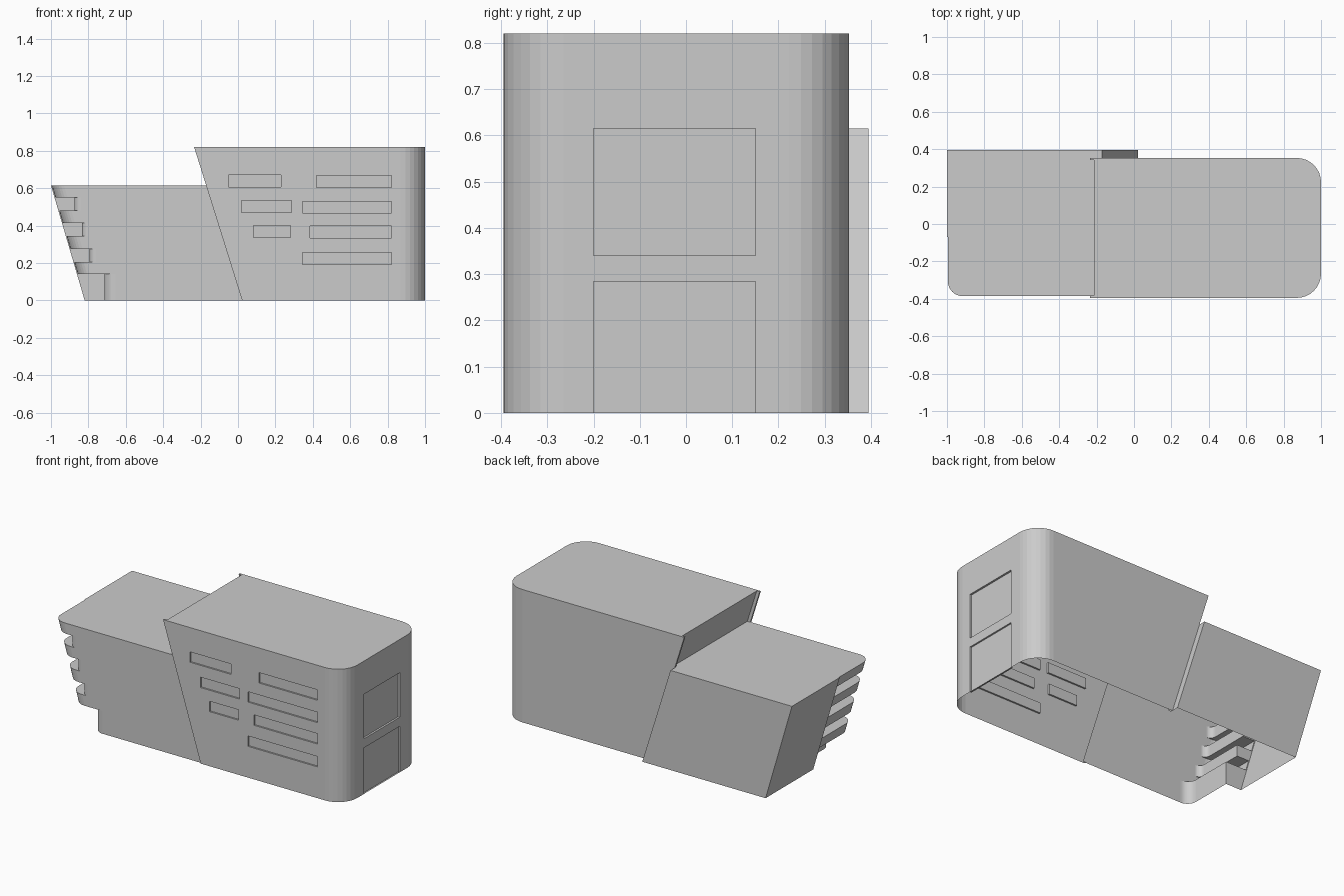
import bpy, bmesh
from math import sin, cos, pi
from mathutils import Vector

cube = bpy.data.objects.get("Cube")
if cube:
    bpy.data.objects.remove(cube)

grey = bpy.data.materials.new("light_grey")
grey.use_nodes = True
grey.diffuse_color = (0.6, 0.6, 0.6, 1)
grey.node_tree.nodes["Principled BSDF"].inputs["Base Color"].default_value = (0.6, 0.6, 0.6, 1)

LOW, HIGH = 0.615, 0.82          # roof heights of the two wings
FRONT, REAR = -0.395, 0.353      # walls of the tall wing
LIP, WALL = 0.02, 0.012


def seam(z):
    """Leaning joint between the wings."""
    return 0.022 - 0.313 * z


def end(z):
    """Leaning outer end of the low wing."""
    return -1 + 0.293 * (LOW - z)


def arc(cx, cy, r, start, stop, n=8):
    angles = [start + (stop - start) * i / n for i in range(n + 1)]
    return [(cx + r * cos(a), cy + r * sin(a)) for a in angles]


def stack(bm, rings):
    """Bridge open outlines from bottom to top and close the roof."""
    rows = [[bm.verts.new((x, y, z)) for x, y in pts] for z, pts in rings]
    for a, b in zip(rows, rows[1:]):
        for i in range(len(a) - 1):
            bm.faces.new((a[i], a[i + 1], b[i + 1], b[i]))
    bm.faces.new(rows[-1])
    return rows


def finish(bm, name):
    bmesh.ops.remove_doubles(bm, verts=bm.verts, dist=0.0002)
    bmesh.ops.recalc_face_normals(bm, faces=bm.faces)
    mesh = bpy.data.meshes.new(name)
    bm.to_mesh(mesh)
    bm.free()
    mesh.materials.append(grey)
    bpy.context.collection.objects.link(bpy.data.objects.new(name, mesh))


def recess(bm, axis, level, lo, hi, depth):
    """Push a rectangular window into the wall lying at axis = level."""
    def on_wall():
        return [f for f in bm.faces if all(abs(v.co[axis] - level) < 0.0005 for v in f.verts)]

    across = 1 - axis
    for k, (a, b) in ((across, (lo[0], hi[0])), (2, (lo[1], hi[1]))):
        normal = Vector((0, 0, 0))
        normal[k] = 1
        for value in (a, b):
            faces = on_wall()
            geom = list({e for f in faces for e in f.edges}) + faces
            geom += list({v for f in faces for v in f.verts})
            bmesh.ops.bisect_plane(bm, geom=geom, dist=0.0001, plane_co=normal * value, plane_no=normal)
    picked = []
    for f in on_wall():
        c = f.calc_center_median()
        if lo[0] < c[across] < hi[0] and lo[1] < c.z < hi[1]:
            picked.append(f)
    new = bmesh.ops.extrude_face_region(bm, geom=picked)["geom"]
    push = Vector((0, 0, 0))
    push[axis] = depth
    bmesh.ops.translate(bm, verts=[v for v in new if isinstance(v, bmesh.types.BMVert)], vec=push)
    bmesh.ops.delete(bm, geom=[f for f in picked if f.is_valid], context='FACES_ONLY')


# Tall wing: rounded outer end, side walls lipping past the leaning inner end
def tall_outline(z):
    s, r = seam(z), 0.13
    pts = [(s + LIP, FRONT + WALL), (s, FRONT + WALL), (s, FRONT)]
    pts += arc(1 - r, FRONT + r, r, -pi / 2, 0)
    pts += arc(1 - r, REAR - r, r, 0, pi / 2)
    return pts + [(s, REAR), (s, REAR - WALL), (s + LIP, REAR - WALL)]


bm = bmesh.new()
rows = stack(bm, [(z, tall_outline(z)) for z in (0, LOW, HIGH)])
mid, top = rows[1], rows[2]
bm.faces.new((mid[0], top[0], top[-1], mid[-1]))      # inner end wall
bm.faces.new((mid[0], mid[1], mid[-2], mid[-1]))      # ledge to the low roof

# Front strip windows: left x, right x, sill height
for x0, x1, z in ((-0.05, 0.23, 0.606), (0.02, 0.287, 0.469), (0.083, 0.28, 0.337),
                  (0.42, 0.82, 0.604), (0.344, 0.82, 0.466), (0.386, 0.82, 0.334),
                  (0.344, 0.82, 0.193)):
    recess(bm, 1, FRONT, (x0, z), (x1, z + 0.064), 0.01)

# End window and doorway
recess(bm, 0, 1, (-0.2, 0.34), (0.15, 0.615), -0.012)
recess(bm, 0, 1, (-0.2, 0), (0.15, 0.284), -0.01)
finish(bm, "tall_wing")


# Low wing: leaning end with slots wrapping round the front corner
def low_outline(z, wall, r):
    rear, front, step = 0.395, -0.386, -0.07
    pts = [(seam(z), REAR), (seam(z), rear), (end(z), rear), (end(z), step), (wall, step)]
    return pts + arc(wall + r, front + r, r, pi, 1.5 * pi) + [(seam(z), front)]


levels = [0, 0.14, 0.205, 0.275, 0.345, 0.415, 0.48, 0.55, LOW]
slots = {0: (-0.715, 0.06), 2: (-0.793, 0.035), 4: (-0.835, 0.035), 6: (-0.875, 0.035)}
rings = []
for i, band in enumerate(zip(levels, levels[1:])):
    for z in band:
        wall, r = slots.get(i, (end(z) + 0.005, 0.08))
        rings.append((z, low_outline(z, wall, r)))
bm = bmesh.new()
stack(bm, rings)
bmesh.ops.dissolve_degenerate(bm, dist=0.0002, edges=bm.edges)
finish(bm, "low_wing")
